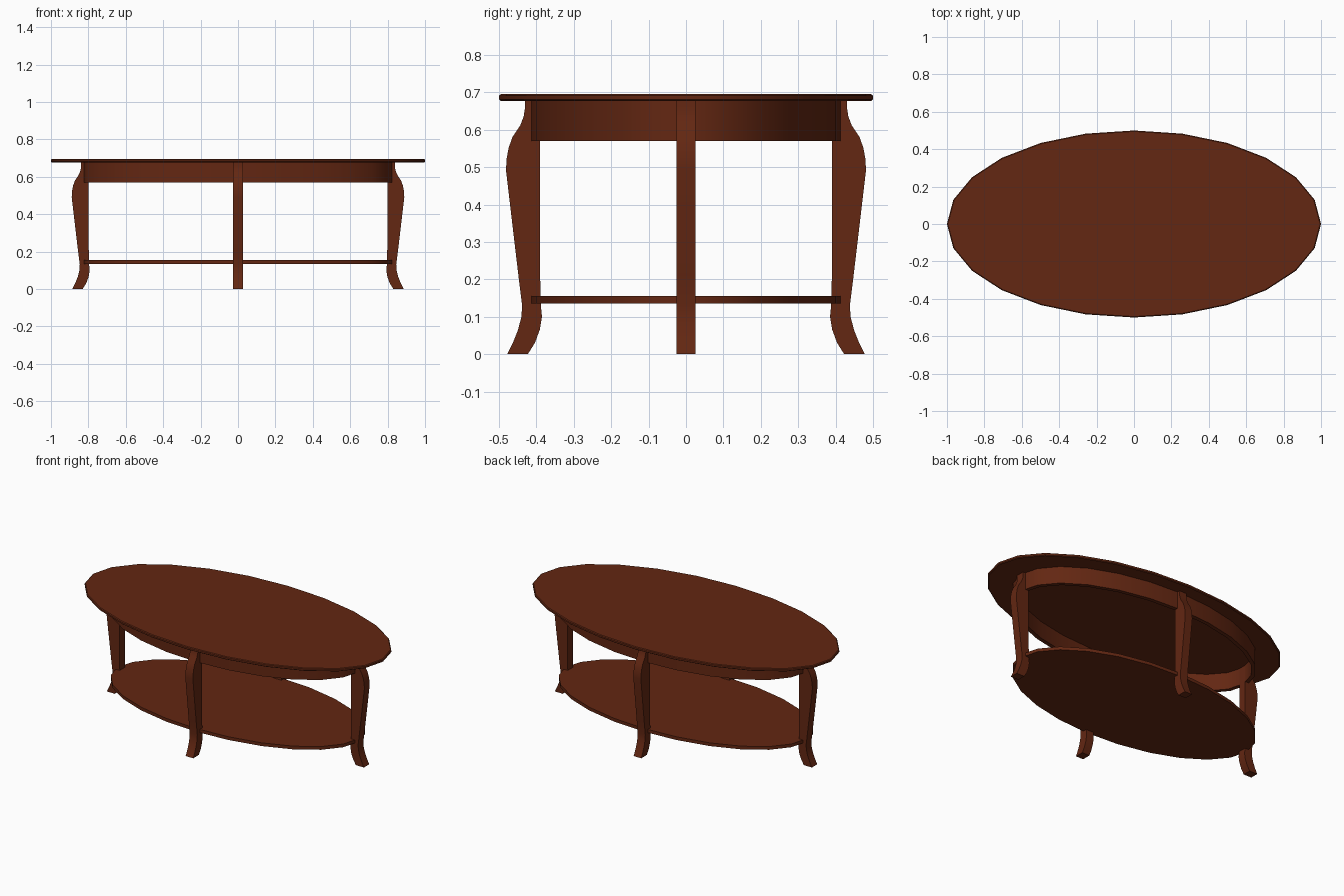
import bpy, bmesh, math

if "Cube" in bpy.data.objects:
    bpy.data.objects.remove(bpy.data.objects["Cube"])

wood = bpy.data.materials.new("dark red brown wood")
wood.diffuse_color = (0.125, 0.02, 0.006, 1)
wood.use_nodes = True
wood.node_tree.nodes["Principled BSDF"].inputs["Base Color"].default_value = wood.diffuse_color
SIDES = 24


def make_object(name, bm, smooth=False):
    bmesh.ops.recalc_face_normals(bm, faces=bm.faces)
    mesh = bpy.data.meshes.new(name)
    bm.to_mesh(mesh)
    bm.free()
    mesh.materials.append(wood)
    ob = bpy.data.objects.new(name, mesh)
    bpy.context.collection.objects.link(ob)
    if smooth:
        bpy.ops.object.select_all(action='DESELECT')
        ob.select_set(True)
        bpy.context.view_layer.objects.active = ob
        bpy.ops.object.shade_smooth_by_angle(angle=math.radians(35))
    return ob


def ring(bm, rx, ry, z):
    step = 2 * math.pi / SIDES
    return [bm.verts.new((rx * math.cos(i * step), ry * math.sin(i * step), z))
            for i in range(SIDES)]


def bridge(bm, a, b):
    for i in range(SIDES):
        j = (i + 1) % SIDES
        bm.faces.new((a[i], a[j], b[j], b[i]))


def oval(name, rx, ry, profile, closed=False):
    """Stack oval rings from (inset, height) pairs; cap the ends or close the loop."""
    bm = bmesh.new()
    rings = [ring(bm, rx - d, ry - d, z) for d, z in profile]
    for a, b in zip(rings, rings[1:]):
        bridge(bm, a, b)
    if closed:
        bridge(bm, rings[-1], rings[0])
    else:
        bm.faces.new(rings[0])
        bm.faces.new(rings[-1])
    return make_object(name, bm, smooth=True)


# Table top with softened rim, hollow apron and lower shelf
oval("table_top", 1.0, 0.5,
     [(0.005, 0.677), (0, 0.681), (0, 0.691), (0.005, 0.695)])
oval("apron", 0.83, 0.415,
     [(0, 0.57), (0, 0.678), (0.025, 0.678), (0.025, 0.57)], closed=True)
oval("lower_shelf", 0.83, 0.415, [(0, 0.135), (0, 0.155)])

# Curved leg: (outer distance, inner distance, height)
LEG = [(0.478, 0.423, 0.0), (0.463, 0.404, 0.03), (0.449, 0.391, 0.065),
       (0.440, 0.385, 0.10), (0.438, 0.388, 0.13), (0.448, 0.39, 0.21),
       (0.481, 0.39, 0.49), (0.480, 0.39, 0.52), (0.474, 0.39, 0.552),
       (0.464, 0.39, 0.58), (0.443, 0.39, 0.612), (0.434, 0.39, 0.635),
       (0.431, 0.39, 0.655), (0.431, 0.39, 0.678)]


def leg(name, angle, offset):
    bm = bmesh.new()
    c, s = math.cos(angle), math.sin(angle)

    def point(r, w, z):
        return bm.verts.new(((r + offset) * c - w * s, (r + offset) * s + w * c, z))

    rows = [[point(o, -0.026, z), point(o, 0.026, z),
             point(i, 0.026, z), point(i, -0.026, z)] for o, i, z in LEG]
    for a, b in zip(rows, rows[1:]):
        for k in range(4):
            n = (k + 1) % 4
            bm.faces.new((a[k], a[n], b[n], b[k]))
    bm.faces.new(rows[0])
    bm.faces.new(rows[-1])
    make_object(name, bm, smooth=True)


# Four legs at the ends of the oval's axes
for i, side in enumerate(("right", "back", "left", "front")):
    leg(side + "_leg", i * math.pi / 2, 0.408 if i % 2 == 0 else 0.0)
